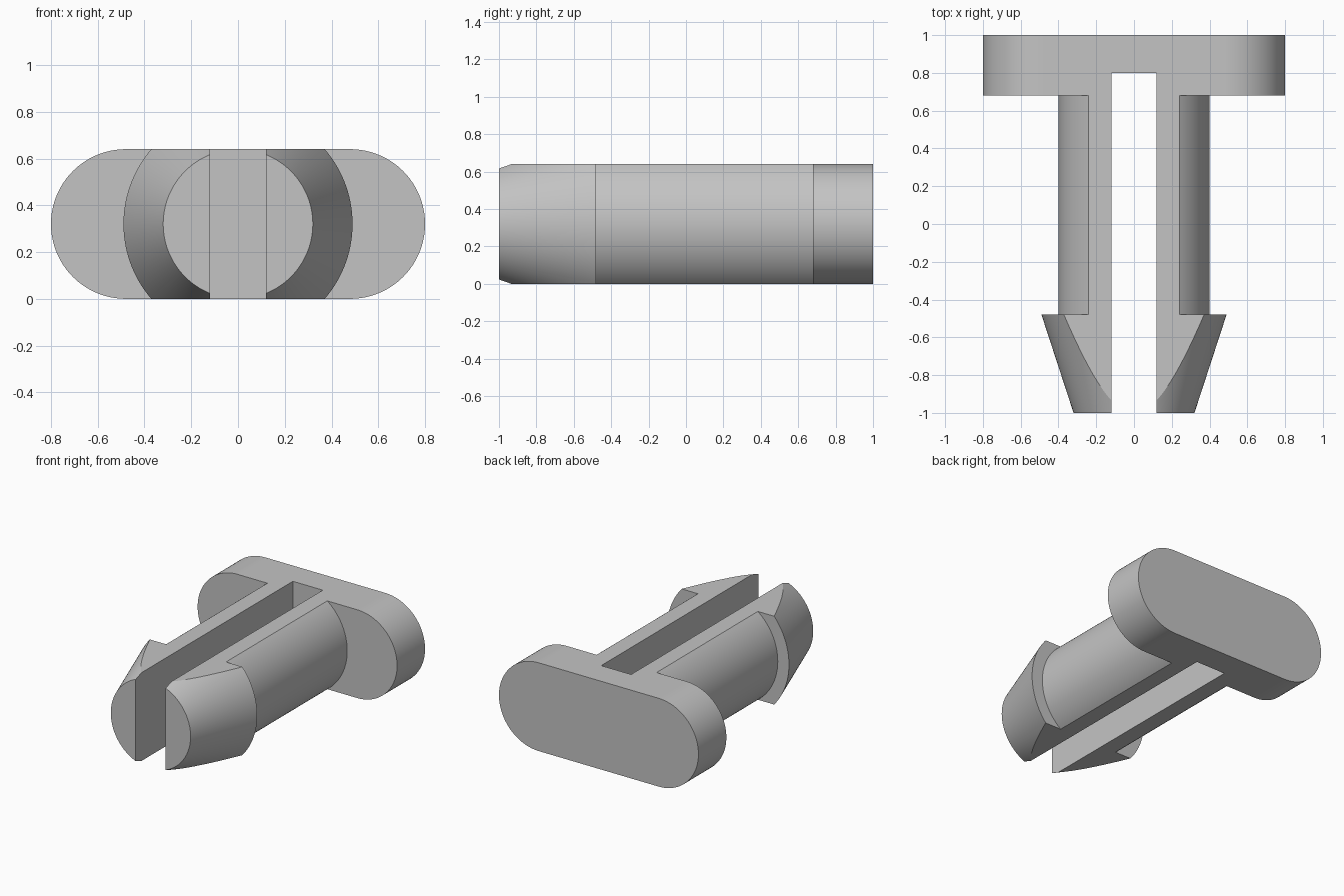
import bpy, bmesh, math
from mathutils import Vector

default = bpy.data.objects.get("Cube")
if default:
    bpy.data.objects.remove(default, do_unlink=True)

HALF = 0.32      # half the thickness
SEGMENTS = 128

grey = bpy.data.materials.new("light grey")
grey.use_nodes = True
colour = (0.55, 0.55, 0.55, 1)
grey.diffuse_color = colour
grey.node_tree.nodes["Principled BSDF"].inputs["Base Color"].default_value = colour


def make_object(name, bm):
    bmesh.ops.recalc_face_normals(bm, faces=bm.faces)
    mesh = bpy.data.meshes.new(name)
    bm.to_mesh(mesh)
    bm.free()
    mesh.materials.append(grey)
    obj = bpy.data.objects.new(name, mesh)
    bpy.context.collection.objects.link(obj)
    obj.location.z = HALF
    return obj


def combine(target, tool, operation):
    bpy.context.view_layer.update()
    mod = target.modifiers.new(operation, "BOOLEAN")
    mod.operation = operation
    mod.solver = "EXACT"
    mod.object = tool
    bpy.context.view_layer.objects.active = target
    bpy.ops.object.modifier_apply(modifier=mod.name)
    bpy.data.objects.remove(tool, do_unlink=True)


def make_shank():
    # Round shaft with a tapered barb, turned around y, then cut flat above and below
    profile = [(0.32, -1), (0.49, -0.48), (0.40, -0.48), (0.40, 0.74)]
    bm = bmesh.new()
    rings = []
    for r, y in profile:
        angles = [math.tau * i / SEGMENTS for i in range(SEGMENTS)]
        rings.append([bm.verts.new((r * math.cos(a), y, r * math.sin(a))) for a in angles])
    for a, b in zip(rings, rings[1:]):
        for i in range(SEGMENTS):
            j = (i + 1) % SEGMENTS
            bm.faces.new((a[i], a[j], b[j], b[i]))
    bm.faces.new(rings[0])
    bm.faces.new(rings[-1])
    for side in (-1, 1):
        cut = bmesh.ops.bisect_plane(
            bm, geom=bm.verts[:] + bm.edges[:] + bm.faces[:], dist=1e-5,
            plane_co=Vector((0, 0, side * HALF)), plane_no=Vector((0, 0, side)),
            clear_outer=True)
        edges = [e for e in cut["geom_cut"] if isinstance(e, bmesh.types.BMEdge)]
        bmesh.ops.contextual_create(bm, geom=edges)
        for v in bm.verts:
            if abs(v.co.z - side * HALF) < 1e-4:
                v.co.z = side * HALF
    return make_object("shank", bm)


def make_head():
    # Plate with fully rounded ends
    bm = bmesh.new()
    half_turn = SEGMENTS // 2
    outline = []
    for side in (1, -1):
        for i in range(half_turn + 1):
            a = math.pi * (i / half_turn - 0.5)
            z = side * HALF * math.sin(a)
            outline.append(bm.verts.new((side * (0.48 + HALF * math.cos(a)), 0.68, z)))
    face = bm.faces.new(outline)
    extruded = bmesh.ops.extrude_face_region(bm, geom=[face])["geom"]
    moved = [g for g in extruded if isinstance(g, bmesh.types.BMVert)]
    bmesh.ops.translate(bm, verts=moved, vec=(0, 0.32, 0))
    return make_object("split_clip", bm)


def make_slot():
    # Cutter that splits the shank into two prongs
    bm = bmesh.new()
    bmesh.ops.create_cube(bm, size=1)
    bmesh.ops.scale(bm, verts=bm.verts, vec=(0.24, 2, 2))
    bmesh.ops.translate(bm, verts=bm.verts, vec=(0, -0.2, 0))
    obj = make_object("slot_cutter", bm)
    obj.hide_render = True
    return obj


clip = make_head()
combine(clip, make_shank(), "UNION")
combine(clip, make_slot(), "DIFFERENCE")

# Merge leftover coplanar pieces
bm = bmesh.new()
bm.from_mesh(clip.data)
bmesh.ops.remove_doubles(bm, verts=bm.verts, dist=1e-5)
bmesh.ops.dissolve_limit(bm, angle_limit=math.radians(0.3), verts=bm.verts, edges=bm.edges)
bm.to_mesh(clip.data)
bm.free()

bpy.ops.object.select_all(action="DESELECT")
clip.select_set(True)
bpy.context.view_layer.objects.active = clip
bpy.ops.object.shade_smooth_by_angle(angle=math.radians(15))
